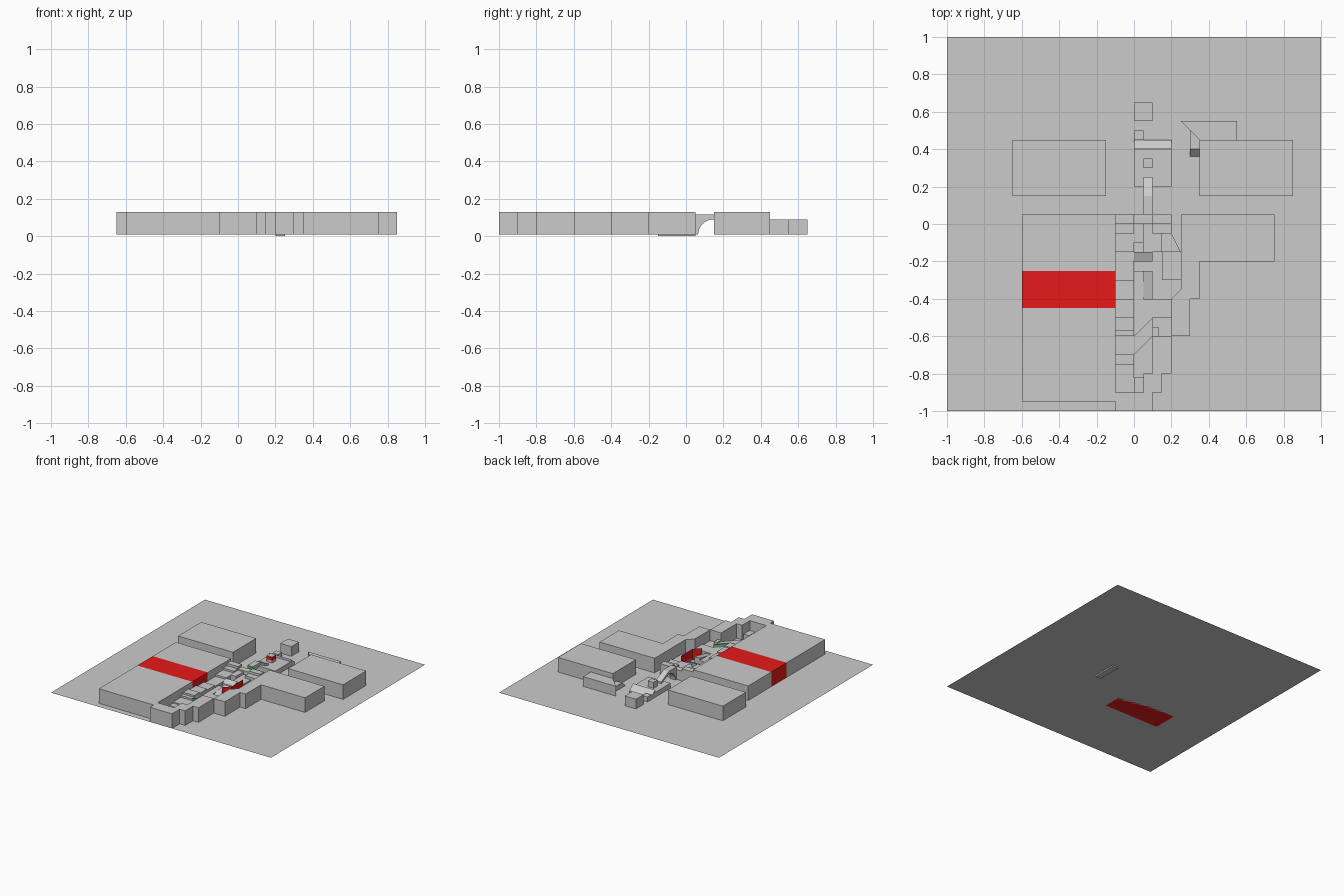
import bpy, bmesh, math

if "Cube" in bpy.data.objects:
    bpy.data.objects.remove(bpy.data.objects["Cube"])

G = 0.01  # ground level


def material(name, col):
    m = bpy.data.materials.new(name)
    m.diffuse_color = col
    m.use_nodes = True
    m.node_tree.nodes["Principled BSDF"].inputs["Base Color"].default_value = m.diffuse_color
    return m


RED = material("red", (0.8, 0.01, 0.01, 1))
GREEN = material("green", (0.05, 0.5, 0.1, 1))


def add(name, bm, mat=None):
    bmesh.ops.recalc_face_normals(bm, faces=bm.faces)
    me = bpy.data.meshes.new(name)
    bm.to_mesh(me)
    bm.free()
    ob = bpy.data.objects.new(name, me)
    bpy.context.collection.objects.link(ob)
    if mat:
        me.materials.append(mat)
    return ob


def prism(name, pts, z1, z0=G, mat=None):
    """Extrude a plan outline from z0 to z1."""
    bm = bmesh.new()
    f = bm.faces.new([bm.verts.new((x, y, z0)) for x, y in pts])
    r = bmesh.ops.extrude_face_region(bm, geom=[f])
    for v in r["geom"]:
        if isinstance(v, bmesh.types.BMVert):
            v.co.z = z1
    return add(name, bm, mat)


def box(name, x0, x1, y0, y1, z1, z0=G, mat=None):
    return prism(name, [(x0, y0), (x1, y0), (x1, y1), (x0, y1)], z1, z0, mat)


def profile(name, x0, x1, yz, mat=None):
    """Extrude a side profile (y, z) along x."""
    bm = bmesh.new()
    f = bm.faces.new([bm.verts.new((x0, y, z)) for y, z in yz])
    r = bmesh.ops.extrude_face_region(bm, geom=[f])
    for v in r["geom"]:
        if isinstance(v, bmesh.types.BMVert):
            v.co.x = x1
    return add(name, bm, mat)


def screen(name, path, z0, z1, mat):
    """Upright sheet following a plan path."""
    bm = bmesh.new()
    lo = [bm.verts.new((x, y, z0)) for x, y in path]
    hi = [bm.verts.new((x, y, z1)) for x, y in path]
    for i in range(len(path) - 1):
        bm.faces.new((lo[i], lo[i + 1], hi[i + 1], hi[i]))
    return add(name, bm, mat)


# Ground sheet and the shallow pit below it
bm = bmesh.new()
bmesh.ops.create_grid(bm, x_segments=1, y_segments=1, size=1)
bmesh.ops.translate(bm, verts=bm.verts, vec=(0, 0, G))
add("ground", bm)
box("pit", 0.2, 0.25, -0.15, 0.05, G, 0)

# Tall surrounding masses
H = 0.13
box("west_mass_south", -0.6, -0.1, -0.95, -0.45, H)
box("west_mass_red", -0.6, -0.1, -0.45, -0.25, H, mat=RED)
box("west_mass_north", -0.6, -0.1, -0.25, 0.05, H)
box("northwest_mass", -0.65, -0.15, 0.15, 0.45, H)
box("northeast_mass", 0.35, 0.85, 0.15, 0.45, H)
prism("east_mass", [(0.25, 0.05), (0.25, -0.35), (0.2, -0.4), (0.2, -0.6), (0.3, -0.6),
                    (0.3, -0.4), (0.35, -0.4), (0.35, -0.2), (0.75, -0.2), (0.75, 0.05)], H)
box("southeast_wall", 0.1, 0.2, -0.8, -0.6, H)
box("south_corner_wall", 0.05, 0.15, -0.9, -0.8, H)
box("south_wall", -0.1, 0.1, -1.0, -0.9, H)

# Lower northern blocks
prism("northeast_annex", [(0.25, 0.55), (0.35, 0.45), (0.55, 0.45), (0.55, 0.55)], 0.09)
profile("annex_ramp", 0.3, 0.35, [(0.36, G), (0.5, G), (0.5, 0.05), (0.4, 0.05)])
box("north_block", 0, 0.1, 0.55, 0.65, 0.09)
box("north_step", 0, 0.05, 0.45, 0.5, 0.05)
box("north_platform", 0, 0.2, 0.2, 0.4, 0.05)
profile("north_slope", 0, 0.2, [(0.4, G), (0.45, G), (0.45, 0.03), (0.4, 0.07)])
box("north_post", 0.05, 0.1, 0.3, 0.35, 0.1)
screen("post_red_side", [(0.05, 0.299), (0.101, 0.299), (0.101, 0.35)], 0.07, 0.1, RED)

# Arched bridge with a ramp at its far end
arch = [(0.15 - 0.085 * math.sin(a), G + 0.08 * math.cos(a))
        for a in [i * math.pi / 16 for i in range(9)]]
profile("arched_bridge", 0.05, 0.1, arch + [(0.05, G), (0.05, 0.115), (0.15, 0.115)])
profile("bridge_ramp", 0.05, 0.1, [(0.15, 0.09), (0.25, 0.05), (0.25, 0.065), (0.15, 0.115)])
screen("green_gate", [(0.05, 0.049), (0.1, 0.049)], 0.06, 0.116, GREEN)

# Stepped west side of the canyon: (south, north, top)
for y0, y1, z in [(-0.9, -0.75, 0.04), (-0.75, -0.7, 0.05), (-0.7, -0.6, 0.06),
                  (-0.6, -0.57, 0.075), (-0.57, -0.5, 0.09), (-0.5, -0.4, 0.08),
                  (-0.4, -0.3, 0.07), (-0.3, -0.15, 0.06), (-0.15, -0.05, 0.075),
                  (-0.05, 0.0, 0.09), (0.0, 0.05, 0.11)]:
    box("west_step", -0.1, 0, y0, y1, z)

# Canyon floor pieces: (x0, x1, y0, y1, top)
for c in [(0, 0.05, -0.9, -0.82, 0.05), (0, 0.05, -0.1, 0.0, 0.08),
          (0.05, 0.1, -0.15, 0.0, 0.06), (0.0, 0.1, 0.0, 0.05, 0.09),
          (0.1, 0.2, 0.0, 0.05, 0.10), (0.1, 0.2, -0.05, 0.0, 0.08),
          (0.1, 0.15, -0.15, -0.05, 0.06), (0.0, 0.05, -0.5, -0.25, 0.05),
          (0.1, 0.2, -0.5, -0.4, 0.05), (0.1, 0.2, -0.6, -0.5, 0.04),
          (0.1, 0.13, -0.6, -0.55, 0.07)]:
    box("canyon_floor", *c)
prism("diagonal_path", [(0, -0.7), (0.1, -0.6), (0.1, -0.5), (0, -0.6)], 0.06)
prism("path_landing", [(0, -0.6), (0.1, -0.5), (0.1, -0.4), (0, -0.4)], 0.05)
screen("green_path_edge", [(0, -0.6), (0.1, -0.5)], 0.04, 0.075, GREEN)
profile("short_ramp", 0, 0.1, [(-0.2, G), (-0.15, G), (-0.15, 0.07), (-0.2, 0.05)])
profile("long_ramp", 0.05, 0.1, [(-0.4, G), (-0.25, G), (-0.25, 0.07), (-0.4, 0.04)])
prism("east_ledge", [(0.2, -0.05), (0.15, -0.05), (0.15, -0.15), (0.25, -0.15)], 0.05)
box("east_floor", 0.15, 0.25, -0.3, -0.15, 0.03)

# Red bent wall beside the ramps
screen("red_bent_wall", [(0.1, -0.35), (0.15, -0.3), (0.15, -0.15)], G, 0.1, RED)
